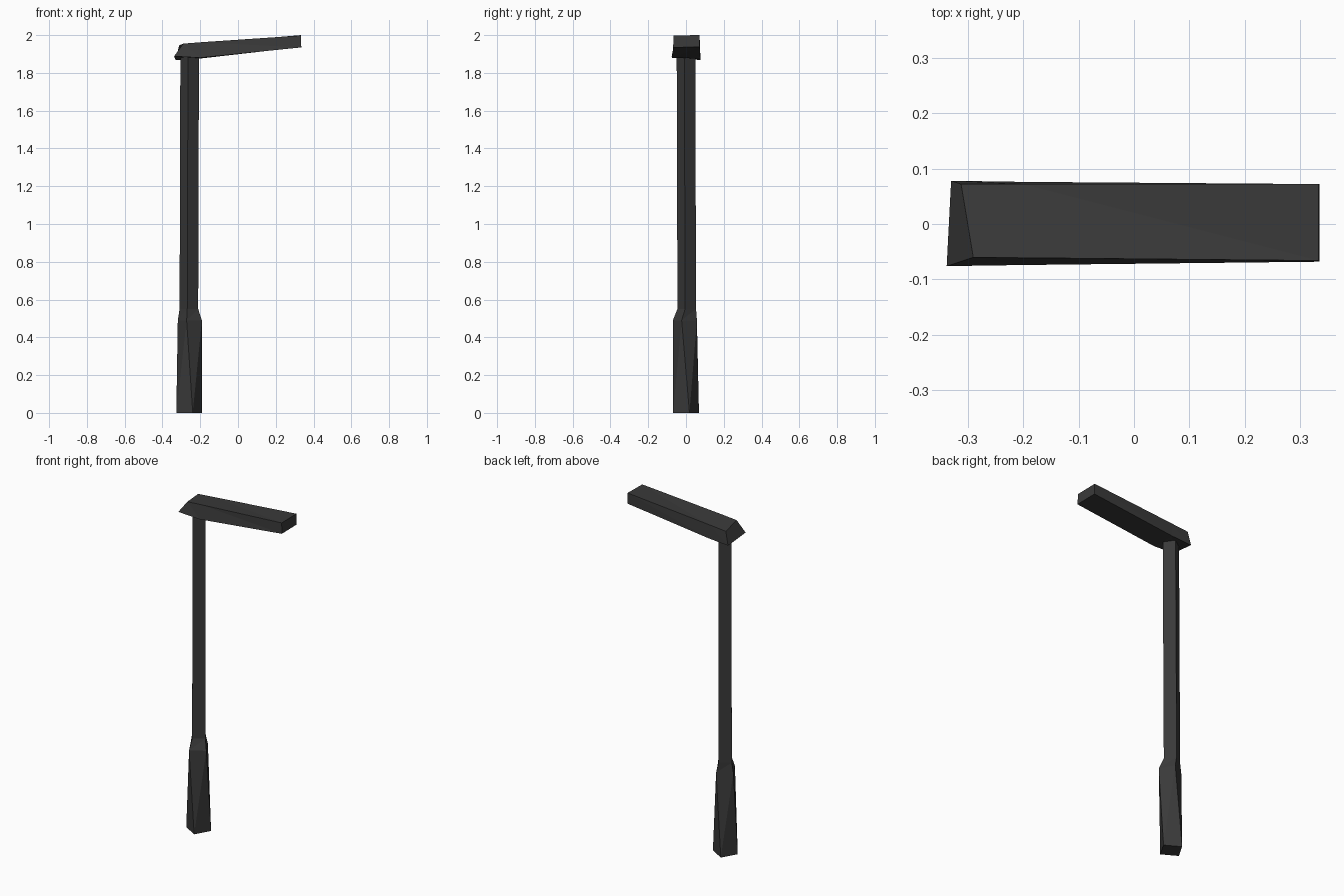
import bpy
import bmesh
from math import cos, sin, radians

cube = bpy.data.objects.get("Cube")
if cube:
    bpy.data.objects.remove(cube, do_unlink=True)

metal = bpy.data.materials.new("dark_metal")
metal.use_nodes = True
colour = (0.042, 0.042, 0.042, 1)
metal.diffuse_color = colour
metal.node_tree.nodes["Principled BSDF"].inputs["Base Color"].default_value = colour


def loft(name, rings):
    """Join rings of points with triangulated sides and cap both ends."""
    bm = bmesh.new()
    loops = [[bm.verts.new(p) for p in ring] for ring in rings]
    for low, high in zip(loops, loops[1:]):
        n = len(low)
        for i in range(n):
            j = (i + 1) % n
            bm.faces.new((low[i], low[j], high[j]))
            bm.faces.new((low[i], high[j], high[i]))
    bm.faces.new(loops[0][::-1])
    bm.faces.new(loops[-1])
    bmesh.ops.recalc_face_normals(bm, faces=bm.faces)
    mesh = bpy.data.meshes.new(name)
    bm.to_mesh(mesh)
    bm.free()
    mesh.materials.append(metal)
    obj = bpy.data.objects.new(name, mesh)
    bpy.context.collection.objects.link(obj)
    return obj


def square(x, y, z, radius, angle):
    """Horizontal square ring whose first corner points at the given angle."""
    turns = [radians(angle + 90 * i) for i in range(4)]
    return [(x + radius * cos(t), y + radius * sin(t), z) for t in turns]


# Pole: twisted wide base, short shoulder and slim shaft
loft("pole", [
    square(-0.258, 0, 0, 0.071, -75),
    square(-0.255, -0.006, 0.49, 0.066, -105),
    square(-0.26, 0.004, 0.55, 0.05, -100),
    square(-0.256, 0, 1.9, 0.05, -100),
])

# Lamp arm: slanted back end, rising to a square front end
loft("lamp_arm", [
    [(-0.338, -0.076, 1.888), (-0.33, 0.078, 1.867),
     (-0.312, 0.072, 1.945), (-0.29, -0.06, 1.955)],
    [(-0.2, -0.074, 1.88), (-0.2, 0.076, 1.876),
     (-0.2, 0.072, 1.955), (-0.2, -0.061, 1.962)],
    [(0.335, -0.068, 1.935), (0.335, 0.072, 1.937),
     (0.333, 0.072, 2.0), (0.333, -0.066, 1.998)],
])
